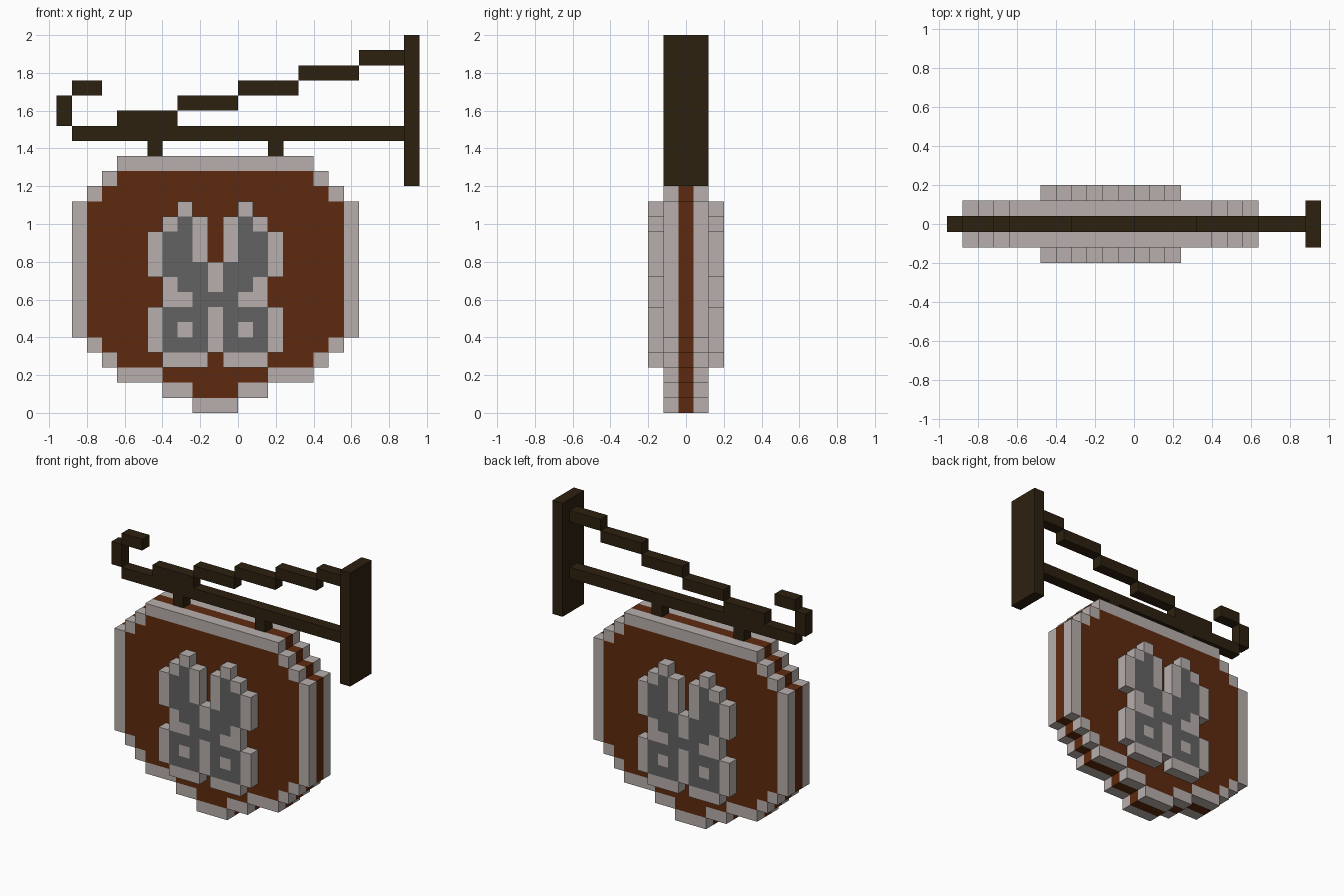
import bpy
import bmesh

cube = bpy.data.objects.get("Cube")
if cube:
    bpy.data.objects.remove(cube, do_unlink=True)

U = 0.08            # size of one block
MID = -0.12         # x centre of the hanging board


def material(name, rgb):
    m = bpy.data.materials.new(name)
    m.use_nodes = True
    m.diffuse_color = (*rgb, 1)
    bsdf = next(n for n in m.node_tree.nodes if n.type == 'BSDF_PRINCIPLED')
    bsdf.inputs["Base Color"].default_value = (*rgb, 1)
    return m


pale = material("pale_stone", (0.474, 0.429, 0.413))
steel = material("dark_grey", (0.122, 0.122, 0.122))
wood = material("red_brown_wood", (0.112, 0.023, 0.0045))
iron = material("dark_bracket", (0.026, 0.0152, 0.0052))


def finish(name, bm, mats):
    bmesh.ops.recalc_face_normals(bm, faces=bm.faces)
    mesh = bpy.data.meshes.new(name)
    bm.to_mesh(mesh)
    bm.free()
    for m in mats:
        mesh.materials.append(m)
    obj = bpy.data.objects.new(name, mesh)
    bpy.context.scene.collection.objects.link(obj)
    return obj


def box(name, x0, x1, z0, z1, half_depth=U / 2):
    bm = bmesh.new()
    bmesh.ops.create_cube(bm, size=1)
    for v in bm.verts:
        v.co = (x1 if v.co.x > 0 else x0,
                half_depth if v.co.y > 0 else -half_depth,
                z1 if v.co.z > 0 else z0)
    return finish(name, bm, [iron])


def plate(name, rows, z_top, y_out, y_in, key, mats):
    """Block picture at y_out, extruded to y_in; edges take the first material."""
    bm = bmesh.new()
    corners = {}
    x_left = MID - len(rows[0]) * U / 2

    def corner(c, r):
        if (c, r) not in corners:
            corners[c, r] = bm.verts.new((x_left + c * U, y_out, z_top - r * U))
        return corners[c, r]

    for r, row in enumerate(rows):
        for c, ch in enumerate(row):
            if ch in key:
                f = bm.faces.new([corner(c + i, r + j)
                                  for i, j in ((0, 0), (1, 0), (1, 1), (0, 1))])
                f.material_index = key[ch]
    ext = bmesh.ops.extrude_face_region(bm, geom=bm.faces[:], use_keep_orig=True)
    for v in ext["geom"]:
        if isinstance(v, bmesh.types.BMVert):
            v.co.y = y_in
    bm.normal_update()
    for f in bm.faces:
        if abs(f.normal.y) < 0.5:
            f.material_index = 0
    return finish(name, bm, mats)


# Left half and middle column of the board: R rim, B wood
half_board = ["...RRRRRRR",
              "..RBBBBBBB",
              ".RBBBBBBBB",
              *["RBBBBBBBBB"] * 9,
              ".RBBBBBBBB",
              "..RBBBBBBB",
              "...RRRBBBB",
              "......RRBB",
              "........RR"]
# Left half and middle column of the scissors: L outline, D blade
half_scissors = ["..L..",
                 ".LDL.",
                 "LDDL.",
                 "LDDL.",
                 "LDDDL",
                 ".LDDL",
                 ".LLDD",
                 "LDDDL",
                 "LDLDL",
                 "LDDDL",
                 ".LLL."]
board, scissors = ([h + h[-2::-1] for h in rows]
                   for rows in (half_board, half_scissors))

# Board core, framed panels and raised scissors on both sides
plate("board_core", board, 17 * U, -U / 2, U / 2, {"R": 0, "B": 0}, [wood])
for side, s in (("front", -1), ("back", 1)):
    plate(side + "_panel", board, 17 * U, s * 1.5 * U, s * 0.5 * U,
          {"R": 0, "B": 1}, [pale, wood])
    plate(side + "_scissors", scissors, 14 * U, s * 2.5 * U, s * 1.5 * U,
          {"L": 0, "D": 1}, [pale, steel])

# Wall bracket
box("wall_post", 0.88, 0.96, 1.2, 2.0, 1.5 * U)
box("main_arm", -0.88, 0.88, 1.44, 1.52)
box("hook_upright", -0.96, -0.88, 1.52, 1.68)
box("hook_tip", -0.88, -0.72, 1.68, 1.76)
for i in range(5):
    x, z = -0.64 + 0.32 * i, 1.52 + U * i
    box(f"brace_step_{i + 1}", x, min(x + 0.32, 0.88), z, z + U)
for name, x in (("right_hanger", -0.48), ("left_hanger", 0.16)):
    box(name, x, x + U, 1.36, 1.44)
